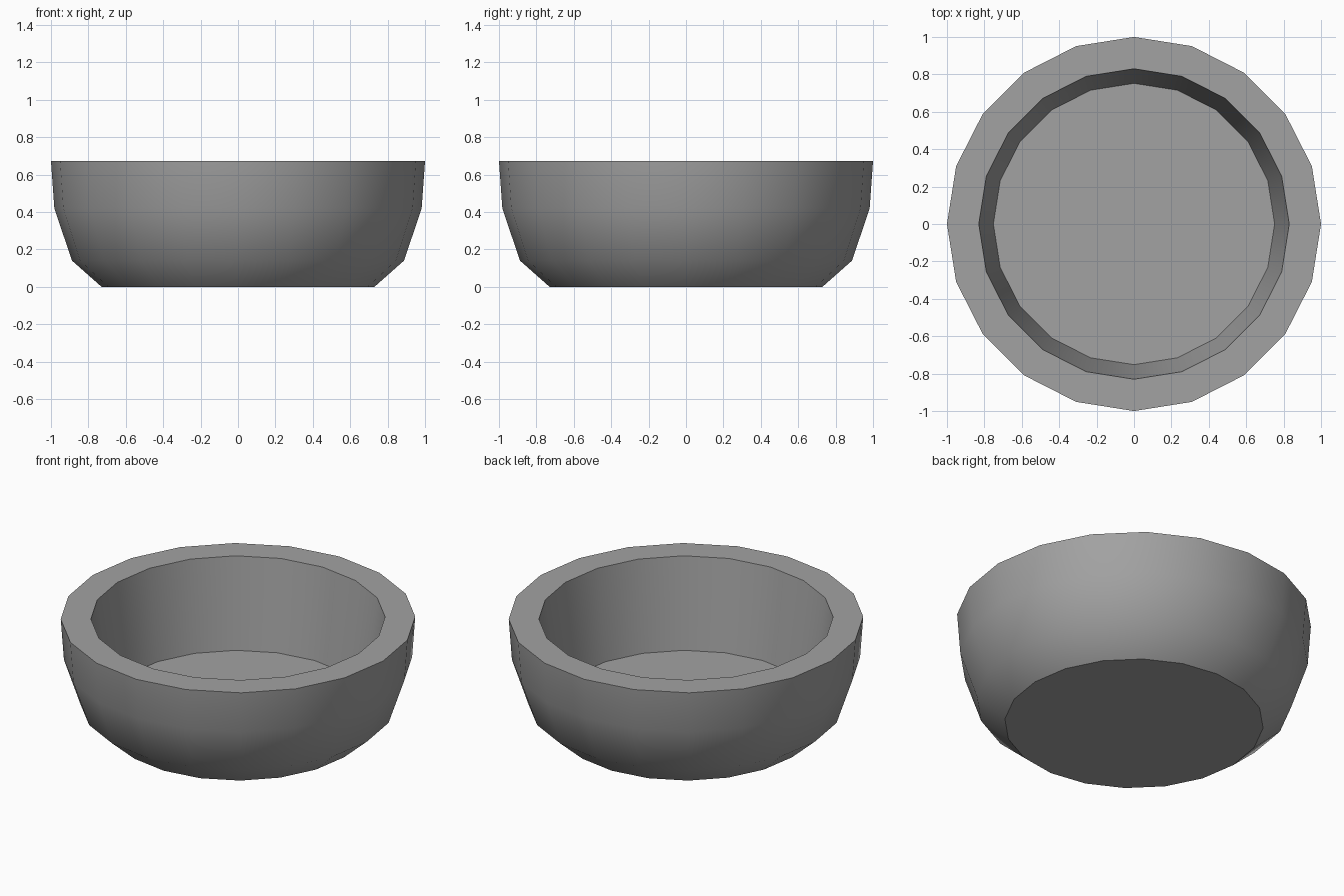
import bpy
import bmesh
import math
from mathutils import Vector

cube = bpy.data.objects.get("Cube")
if cube:
    bpy.data.objects.remove(cube, do_unlink=True)

SIDES = 20

# Plain grey material
grey = bpy.data.materials.new("grey")
grey.use_nodes = True
colour = (0.36, 0.36, 0.36, 1)
grey.diffuse_color = colour
grey.node_tree.nodes["Principled BSDF"].inputs["Base Color"].default_value = colour

# Half section: underside edge, rounded outer wall, flat rim, inner wall down to the floor
profile = [(0.73, 0), (0.888, 0.14), (0.982, 0.42), (1, 0.672),
           (0.83, 0.672), (0.752, 0.12)]


def ring(bm, radius, z):
    angles = [math.tau * i / SIDES for i in range(SIDES)]
    return [bm.verts.new(Vector((radius * math.cos(a), radius * math.sin(a), z)))
            for a in angles]


# Bowl: rings joined by walls, closed by the underside and the inner floor
bm = bmesh.new()
rings = [ring(bm, r, z) for r, z in profile]
for low, high in zip(rings, rings[1:]):
    for i in range(SIDES):
        j = (i + 1) % SIDES
        bm.faces.new((low[i], low[j], high[j], high[i]))
bm.faces.new(list(reversed(rings[0])))
bm.faces.new(rings[-1])
bmesh.ops.recalc_face_normals(bm, faces=bm.faces)

mesh = bpy.data.meshes.new("bowl")
bm.to_mesh(mesh)
bm.free()
mesh.materials.append(grey)
bowl = bpy.data.objects.new("bowl", mesh)
bpy.context.collection.objects.link(bowl)

# Smooth walls with crisp rim, floor and underside edges
bpy.ops.object.select_all(action="DESELECT")
bowl.select_set(True)
bpy.context.view_layer.objects.active = bowl
bpy.ops.object.shade_smooth_by_angle(angle=math.radians(30))
